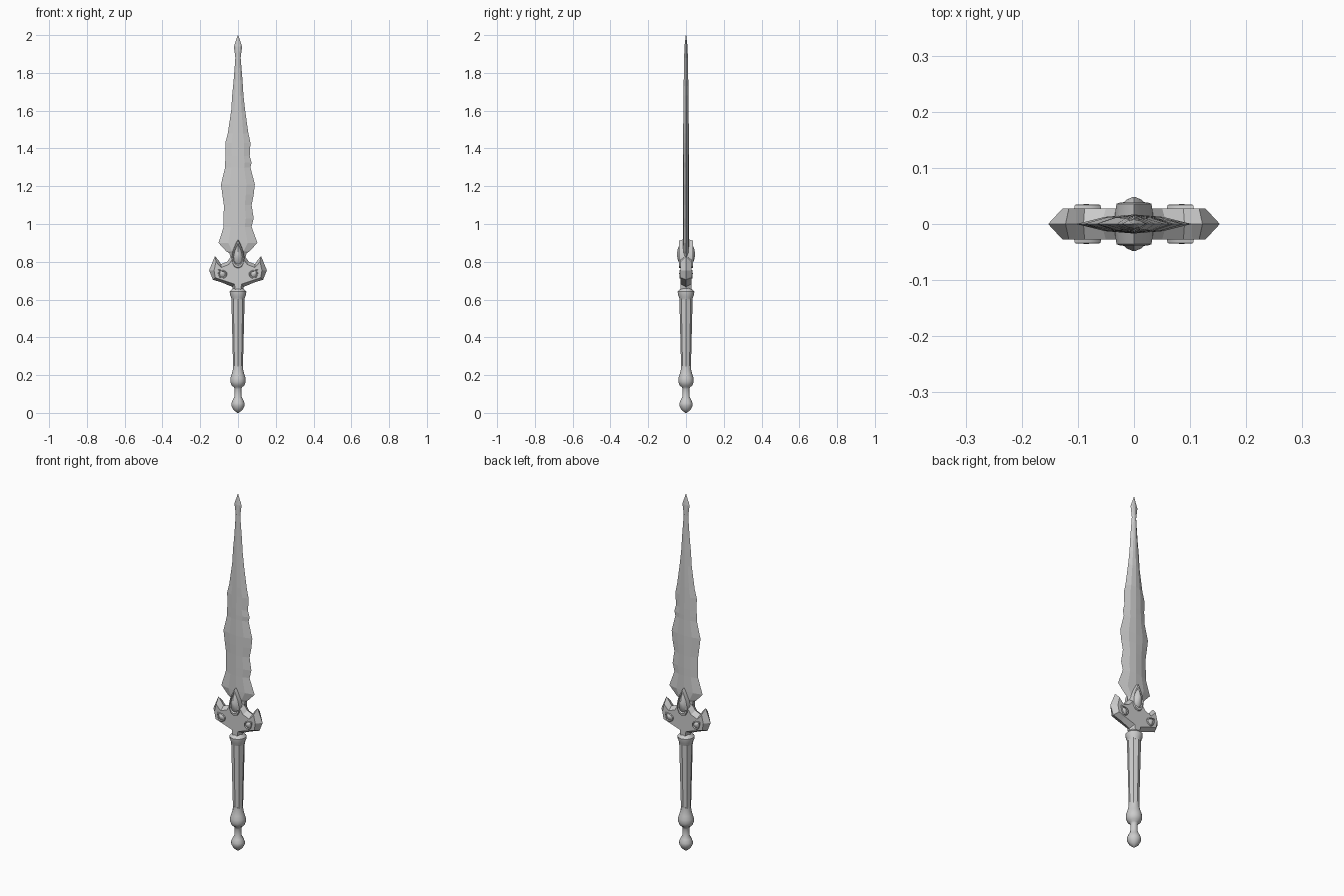
import bpy, bmesh, math


def loft(name, rings, smooth=None):
    """Skin a list of equal-length point loops and cap both ends."""
    bm = bmesh.new()
    loops = [[bm.verts.new(p) for p in ring] for ring in rings]
    n = len(loops[0])
    for a, b in zip(loops, loops[1:]):
        for i in range(n):
            j = (i + 1) % n
            bm.faces.new((a[i], a[j], b[j], b[i]))
    bm.faces.new(loops[0][::-1])
    bm.faces.new(loops[-1])
    bmesh.ops.recalc_face_normals(bm, faces=bm.faces)
    mesh = bpy.data.meshes.new(name)
    bm.to_mesh(mesh)
    bm.free()
    obj = bpy.data.objects.new(name, mesh)
    bpy.context.collection.objects.link(obj)
    if smooth:
        bpy.ops.object.select_all(action='DESELECT')
        bpy.context.view_layer.objects.active = obj
        obj.select_set(True)
        bpy.ops.object.shade_smooth_by_angle(angle=math.radians(smooth))
    return obj


def lathe(name, profile, sides, smooth=None):
    step = math.tau / sides
    return loft(name, [[(r * math.cos(i * step), r * math.sin(i * step), z)
                        for i in range(sides)] for r, z in profile], smooth)


def mirrored(half):
    """Close a right-hand outline (both ends on the axis) into a full loop."""
    return half + [(-x, z) for x, z in half[-2:0:-1]]


def teardrop(name, cx, cz, w, h, tilt, layers, side):
    """Raised rim with a domed gem; pointed end along the tilted axis."""
    rings = []
    for s, y in layers:
        ring = []
        for i in range(14):
            a = math.tau * i / 14
            u = 1.3 * w * s * math.sin(a) * abs(math.cos(a / 2))
            v = -h * s * math.cos(a)
            ring.append((cx + u * math.cos(tilt) + v * math.sin(tilt), side * y,
                         cz - u * math.sin(tilt) + v * math.cos(tilt)))
        rings.append(ring)
    return loft(name, rings, 35)


# Pommel: end knob, thin neck and upper bulb
lathe("pommel", [(0.004, 0.0), (0.024, 0.016), (0.035, 0.037), (0.035, 0.052),
                 (0.027, 0.07), (0.019, 0.085), (0.018, 0.125), (0.022, 0.137),
                 (0.034, 0.145), (0.041, 0.165), (0.040, 0.185), (0.033, 0.205),
                 (0.027, 0.23), (0.026, 0.25)], 12, 40)

# Faceted grip
lathe("grip", [(0.026, 0.23), (0.028, 0.32), (0.035, 0.60), (0.036, 0.62)], 8)

# Collar and neck under the guard
lathe("collar", [(0.034, 0.60), (0.037, 0.612), (0.043, 0.628), (0.044, 0.642),
                 (0.034, 0.652), (0.025, 0.66), (0.023, 0.68)], 12, 30)

# Winged guard: sharp middle outline, bevelled to flat faces
outer = mirrored([(0, 0.635), (0.024, 0.645), (0.03, 0.667), (0.085, 0.69),
                  (0.133, 0.705), (0.153, 0.755), (0.122, 0.83), (0.103, 0.808),
                  (0.09, 0.787), (0.058, 0.80), (0.035, 0.83), (0.02, 0.88), (0, 0.92)])
inner = mirrored([(0, 0.642), (0.014, 0.652), (0.019, 0.682), (0.08, 0.702),
                  (0.12, 0.716), (0.127, 0.755), (0.116, 0.80), (0.104, 0.785),
                  (0.088, 0.77), (0.05, 0.785), (0.026, 0.818), (0.012, 0.87), (0, 0.90)])
loft("guard", [[(x, y, z) for x, z in loop] for loop, y in
               ((inner, -0.028), (outer, 0), (inner, 0.028))])

# Gems with raised rims on both faces
big = [(1, 0.012), (0.9, 0.036), (0.74, 0.038), (0.66, 0.032), (0.4, 0.043), (0.08, 0.048)]
small = [(1, 0.024), (0.9, 0.034), (0.72, 0.035), (0.62, 0.030), (0.35, 0.034), (0.08, 0.036)]
for side, label in ((-1, "front"), (1, "back")):
    teardrop("centre_gem_" + label, 0, 0.84, 0.035, 0.08, 0, big, side)
    for s in (-1, 1):
        teardrop("wing_gem_%s_%s" % (label, "left" if s < 0 else "right"),
                 s * 0.086, 0.738, 0.024, 0.03, s * 0.8, small, side)

# Wavy blade: stations of (z, left half-width, right half-width, half-thickness)
stations = [(0.78, 0.03, 0.03, 0.016), (0.845, 0.045, 0.045, 0.017),
            (0.855, 0.062, 0.06, 0.017), (0.90, 0.103, 0.103, 0.017),
            (0.985, 0.076, 0.072, 0.017), (1.03, 0.076, 0.083, 0.017),
            (1.10, 0.075, 0.072, 0.017), (1.155, 0.083, 0.083, 0.017),
            (1.21, 0.09, 0.089, 0.017), (1.30, 0.068, 0.066, 0.016),
            (1.325, 0.068, 0.072, 0.016), (1.36, 0.066, 0.062, 0.016),
            (1.43, 0.067, 0.066, 0.015), (1.48, 0.054, 0.055, 0.015),
            (1.60, 0.036, 0.038, 0.014), (1.68, 0.031, 0.029, 0.013),
            (1.76, 0.023, 0.024, 0.012), (1.88, 0.014, 0.014, 0.010),
            (1.94, 0.022, 0.022, 0.008), (2.0, 0.001, 0.001, 0.001)]
loft("blade", [[(r, 0, z), (0.5 * r, 0.75 * t, z), (0, t, z), (-0.5 * l, 0.75 * t, z),
                (-l, 0, z), (-0.5 * l, -0.75 * t, z), (0, -t, z), (0.5 * r, -0.75 * t, z)]
               for z, l, r, t in stations])
